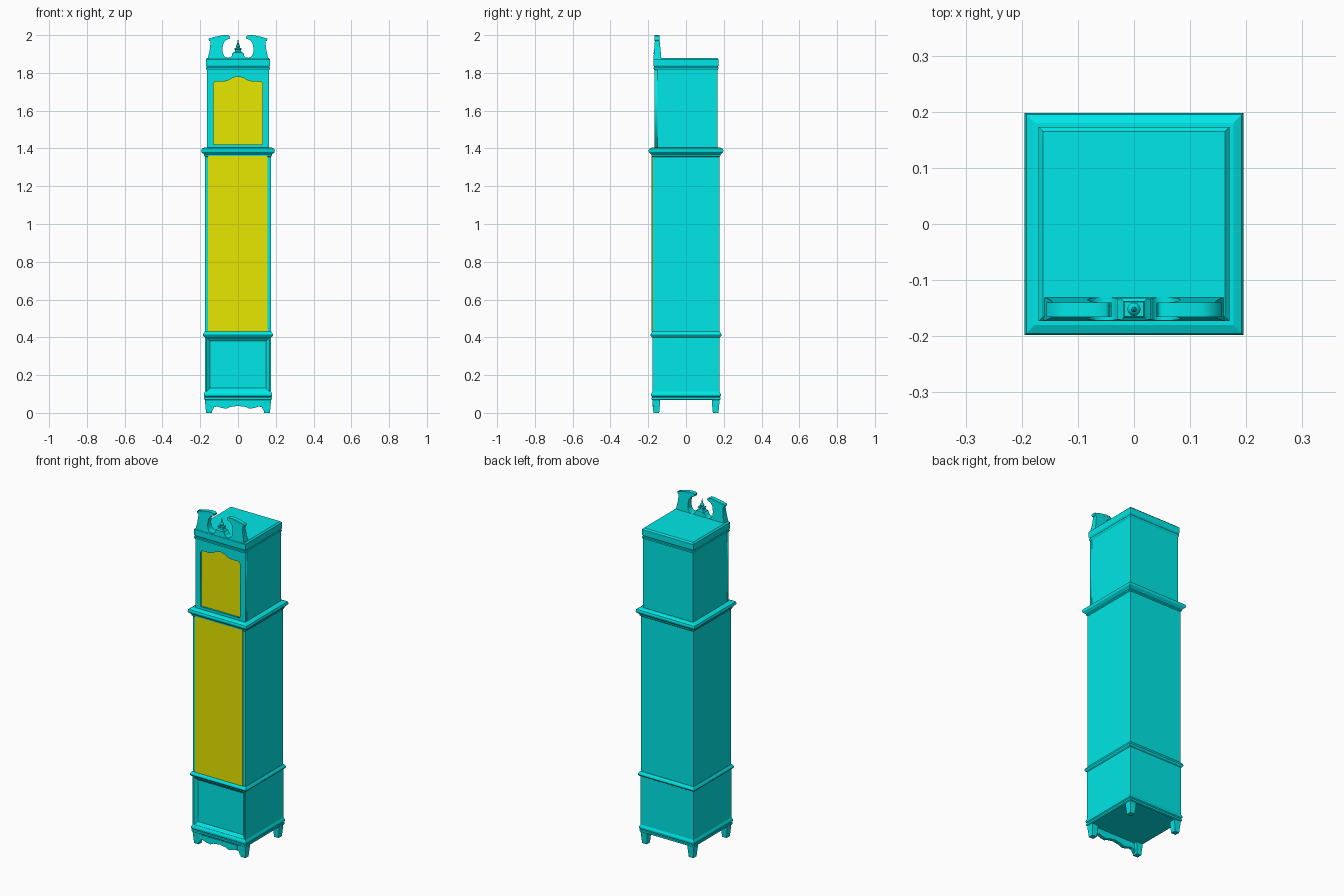
import bpy, bmesh, math
from mathutils import Matrix, Vector

if "Cube" in bpy.data.objects:
    bpy.data.objects.remove(bpy.data.objects["Cube"])


def material(name, colour):
    m = bpy.data.materials.new(name)
    m.diffuse_color = colour
    m.use_nodes = True
    m.node_tree.nodes["Principled BSDF"].inputs["Base Color"].default_value = m.diffuse_color
    return m


CASE = material("case_cyan", (0.0, 0.8, 0.8, 1))
GLASS = material("door_yellow", (0.8, 0.8, 0.0, 1))


def add(name, mesh, mat=CASE):
    mesh.name = name
    mesh.materials.clear()
    mesh.materials.append(mat)
    ob = bpy.data.objects.new(name, mesh)
    bpy.context.collection.objects.link(ob)
    return ob


def from_bm(name, bm, mat=CASE):
    bmesh.ops.recalc_face_normals(bm, faces=bm.faces)
    mesh = bpy.data.meshes.new(name)
    bm.to_mesh(mesh)
    bm.free()
    return add(name, mesh, mat)


def stack(name, rings, centre=(0, 0), deeper=0.003, finish=None):
    """Loft rectangles (half width, z) into a closed moulding or box."""
    bm = bmesh.new()
    loops = []
    for h, z in rings:
        d = h + deeper
        loops.append([bm.verts.new((centre[0] + sx * h, centre[1] + sy * d, z))
                      for sx, sy in ((-1, -1), (1, -1), (1, 1), (-1, 1))])
    for a, b in zip(loops, loops[1:]):
        for i in range(4):
            j = (i + 1) % 4
            bm.faces.new((a[i], a[j], b[j], b[i]))
    bm.faces.new(loops[0][::-1])
    bm.faces.new(loops[-1])
    bmesh.ops.recalc_face_normals(bm, faces=bm.faces)
    if finish:
        finish(bm)
    return from_bm(name, bm)


def box(name, lo, hi, mat=CASE):
    bm = bmesh.new()
    lo, hi = Vector(lo), Vector(hi)
    size = Matrix.Diagonal((*(hi - lo), 1))
    bmesh.ops.create_cube(bm, size=1, matrix=Matrix.Translation((lo + hi) / 2) @ size)
    return from_bm(name, bm, mat)


def mirrored(half):
    """Complete a left-half outline; a point on x=0 is used once."""
    return half + [(-x, z) for x, z in reversed(half) if abs(x) > 1e-6]


def plate(name, outlines, y0, y1, mat=CASE):
    """Extrude x-z outlines (the second one is a hole) from y0 to y1."""
    cu = bpy.data.curves.new(name, 'CURVE')
    cu.dimensions = '2D'
    cu.fill_mode = 'BOTH'
    cu.extrude = (y1 - y0) / 2
    for pts in outlines:
        sp = cu.splines.new('POLY')
        sp.points.add(len(pts) - 1)
        for p, (x, z) in zip(sp.points, pts):
            p.co = (x, z, 0, 1)
        sp.use_cyclic_u = True
    tmp = bpy.data.objects.new(name + "_outline", cu)
    bpy.context.collection.objects.link(tmp)
    dg = bpy.context.evaluated_depsgraph_get()
    mesh = bpy.data.meshes.new_from_object(tmp.evaluated_get(dg))
    bpy.data.objects.remove(tmp)
    bm = bmesh.new()
    bm.from_mesh(mesh)
    bpy.data.meshes.remove(mesh)
    bmesh.ops.remove_doubles(bm, verts=bm.verts, dist=1e-5)
    bm.transform(Matrix.Translation((0, (y0 + y1) / 2, 0)) @ Matrix.Rotation(math.pi / 2, 4, 'X'))
    return from_bm(name, bm, mat)


# Feet, tapering to the floor
for sx, side in ((-1, "left"), (1, "right")):
    for sy, end in ((-1, "front"), (1, "back")):
        stack(f"{end}_{side}_foot", [(0.015, 0), (0.020, 0.055), (0.021, 0.075)],
              (sx * 0.154, sy * 0.157), 0)

# Scalloped apron between the front feet, with a raised strip
apron = mirrored([(-0.172, 0.075), (-0.172, 0.03), (-0.135, 0.012), (-0.127, 0.03),
                  (-0.11, 0.034), (-0.085, 0.026), (-0.06, 0.022), (-0.04, 0.032),
                  (-0.02, 0.034), (0, 0.038)])
plate("apron", [apron], -0.175, -0.155)
plate("apron_strip", [mirrored([(-0.118, 0.064), (-0.118, 0.04), (-0.06, 0.034), (0, 0.046)])],
      -0.178, -0.17)


# Plinth with a bevelled sunken front panel
def sink_panel(bm):
    bm.normal_update()
    front = min(bm.faces, key=lambda f: f.calc_center_median().y)
    bmesh.ops.inset_region(bm, faces=[front], thickness=0.012)
    bmesh.ops.inset_region(bm, faces=[front], thickness=0.024, depth=-0.014)


stack("plinth", [(0.175, 0.105), (0.175, 0.405)], finish=sink_panel)
stack("foot_moulding", [(0.174, 0.068), (0.179, 0.072), (0.179, 0.082), (0.176, 0.085),
                        (0.181, 0.09), (0.181, 0.1), (0.178, 0.106), (0.175, 0.112)])
stack("waist_moulding", [(0.175, 0.4), (0.183, 0.405), (0.186, 0.412),
                         (0.183, 0.42), (0.176, 0.43)])

# Trunk and its long door
stack("trunk", [(0.174, 0.425), (0.174, 1.365)])
box("trunk_door", (-0.158, -0.182, 0.43), (0.156, -0.17, 1.36), GLASS)
stack("hood_moulding", [(0.174, 1.355), (0.179, 1.36), (0.179, 1.367), (0.185, 1.373),
                        (0.193, 1.38), (0.195, 1.388), (0.192, 1.398), (0.177, 1.405),
                        (0.166, 1.405)])

# Hood: body, front frame with arched opening, glazed door
box("hood_body", (-0.165, -0.152, 1.4), (0.165, 0.168, 1.825))
arch = mirrored([(-0.13, 1.42), (-0.13, 1.745), (-0.122, 1.755), (-0.07, 1.755), (-0.05, 1.761),
                 (-0.025, 1.775), (0, 1.78)])
frame = [(-0.165, 1.4), (0.165, 1.4), (0.165, 1.825), (-0.165, 1.825)]
plate("hood_frame", [frame, arch], -0.167, -0.152)
plate("hood_glass", [arch], -0.157, -0.15, GLASS)

# Crown moulding and flat top
stack("crown", [(0.165, 1.815), (0.169, 1.822), (0.169, 1.828), (0.166, 1.832),
                (0.17, 1.84), (0.17, 1.872), (0.162, 1.88)])

# Broken swan-neck pediment, thinner towards the top
half = [(-0.165, 1.84), (-0.165, 1.86), (-0.158, 1.885), (-0.15, 1.92), (-0.146, 1.955),
        (-0.146, 1.975), (-0.07, 1.992), (-0.04, 1.988), (-0.046, 1.98), (-0.064, 1.974),
        (-0.077, 1.957), (-0.083, 1.925), (-0.08, 1.902), (-0.07, 1.886), (-0.055, 1.88),
        (-0.042, 1.881), (-0.033, 1.89), (-0.03, 1.905), (0, 1.905)]
pediment = plate("pediment", [mirrored(half)], -0.172, -0.131)
for v in pediment.data.vertices:
    t = max(0, min(1, (v.co.z - 1.88) / 0.12))
    v.co.y = -0.153 + (v.co.y + 0.153) * (1 - 0.5 * t)

# Cornice caps along the scroll tops
for s, side in ((-1, "left"), (1, "right")):
    cap = [(0.152, 1.968), (0.156, 1.982), (0.12, 1.992), (0.075, 2.0), (0.05, 1.999),
           (0.04, 1.99), (0.07, 1.99)]
    plate(f"{side}_scroll_cap", [[(s * x, z) for x, z in cap]], -0.166, -0.14)

# Finial on a small square pedestal
stack("finial_pedestal", [(0.024, 1.9), (0.024, 1.908), (0.017, 1.914), (0.015, 1.922),
                          (0.019, 1.926), (0.017, 1.931)], (0, -0.152), -0.004)
profile = [(0.006, 1.93), (0.011, 1.936), (0.012, 1.942), (0.008, 1.948), (0.004, 1.951),
           (0.0045, 1.956), (0.0005, 1.978)]
bm = bmesh.new()
verts = [bm.verts.new((r, -0.152, z)) for r, z in profile]
edges = [bm.edges.new(p) for p in zip(verts, verts[1:])]
bmesh.ops.spin(bm, geom=verts + edges, cent=(0, -0.152, 0), axis=(0, 0, 1),
               angle=math.tau, steps=12, use_merge=True)
bmesh.ops.remove_doubles(bm, verts=bm.verts, dist=1e-5)
from_bm("finial", bm)
